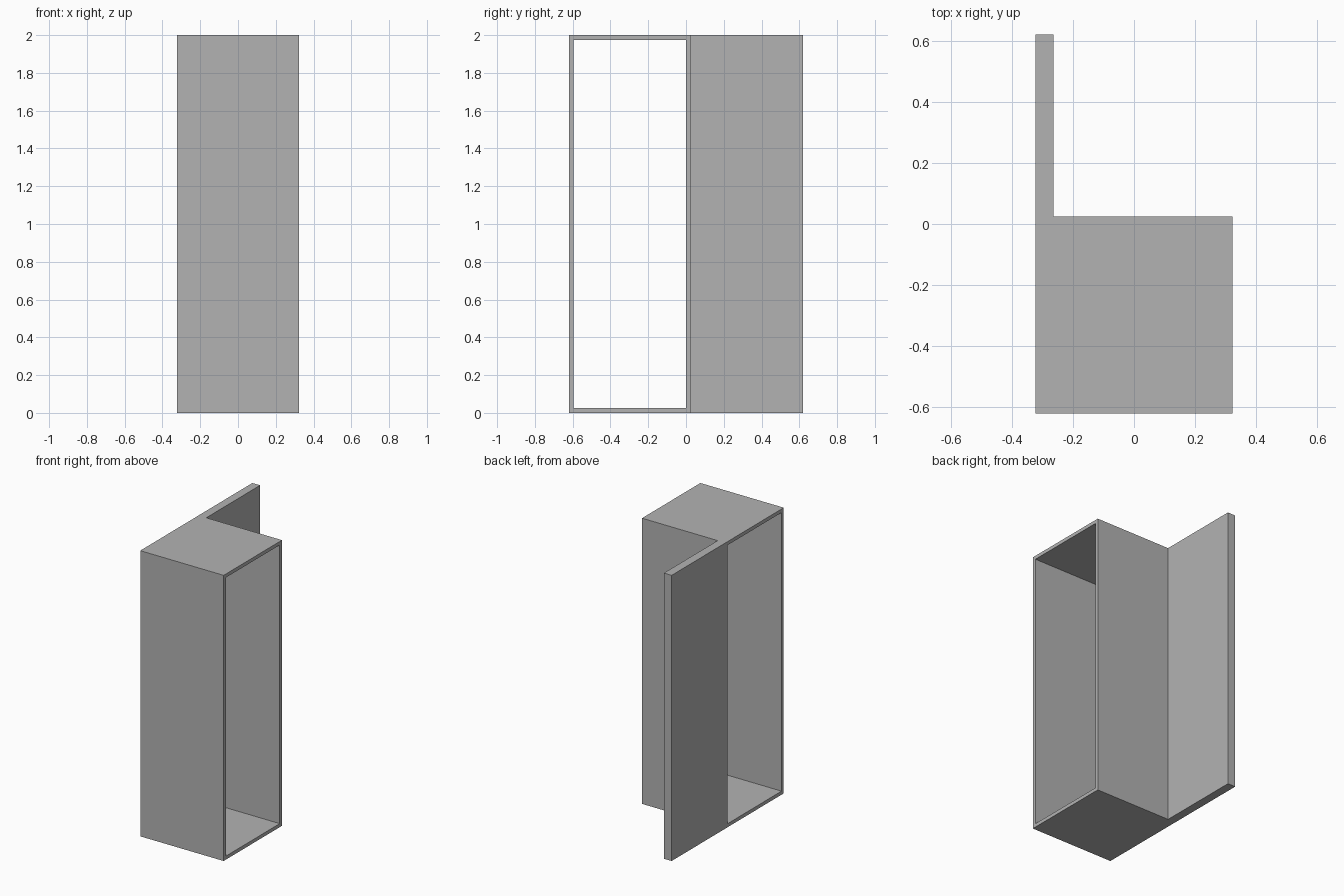
import bpy
import bmesh

if "Cube" in bpy.data.objects:
    bpy.data.objects.remove(bpy.data.objects["Cube"], do_unlink=True)

HALF_W = 0.323
HEIGHT = 2.0
FRONT, BACK, END = -0.62, 0.025, 0.62
WALL = 0.025
PANEL = 0.06

grey = bpy.data.materials.new("plain grey")
grey.use_nodes = True
colour = (0.45, 0.45, 0.45, 1.0)
grey.diffuse_color = colour
grey.node_tree.nodes["Principled BSDF"].inputs["Base Color"].default_value = colour


def rectangle(y0, y1, z0, z1):
    """Corners of an upright rectangle in the plane of the right end."""
    return [(-HALF_W, y, z) for y, z in ((y0, z0), (y1, z0), (y1, z1), (y0, z1))]


def extruded(name, loops, depth):
    """Extrude a rectangle, or the ring between two rectangles, along x."""
    bm = bmesh.new()
    rings = [[bm.verts.new(p) for p in loop] for loop in loops]
    if len(rings) == 1:
        bm.faces.new(rings[0])
    else:
        outer, inner = rings
        for i in range(4):
            j = (i + 1) % 4
            bm.faces.new((outer[i], outer[j], inner[j], inner[i]))
    result = bmesh.ops.extrude_face_region(bm, geom=bm.faces[:], use_keep_orig=True)
    moved = [g for g in result["geom"] if isinstance(g, bmesh.types.BMVert)]
    bmesh.ops.translate(bm, verts=moved, vec=(depth, 0, 0))
    bmesh.ops.recalc_face_normals(bm, faces=bm.faces[:])
    mesh = bpy.data.meshes.new(name)
    bm.to_mesh(mesh)
    bm.free()
    mesh.materials.append(grey)
    obj = bpy.data.objects.new(name, mesh)
    bpy.context.collection.objects.link(obj)
    return obj


# Thin-walled case, open at both sides
extruded("open_case", [
    rectangle(FRONT, BACK, 0, HEIGHT),
    rectangle(FRONT + WALL, BACK - WALL, WALL, HEIGHT - WALL),
], 2 * HALF_W)

# Thick upright panel running back from the case
extruded("side_panel", [rectangle(BACK, END, 0, HEIGHT)], PANEL)
